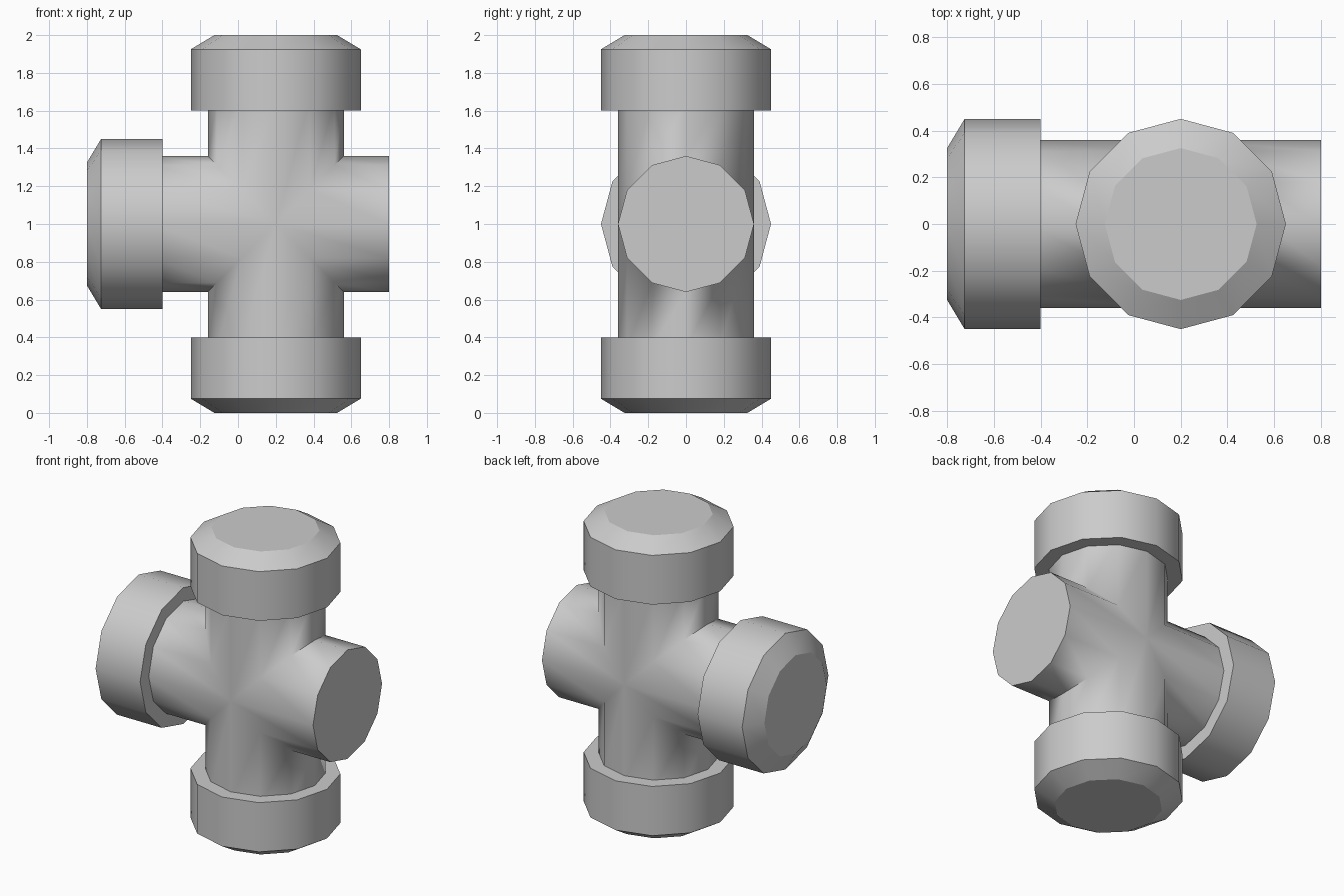
import bpy, bmesh
from math import cos, sin, tau, radians
from mathutils import Matrix, Vector

cube = bpy.data.objects.get("Cube")
if cube:
    bpy.data.objects.remove(cube)

SIDES = 12
PIPE_R, CAP_R, RIM_R = 0.36, 0.45, 0.325
CENTRE = Vector((0.2, 0, 1))

grey = bpy.data.materials.new("light grey")
grey.use_nodes = True
colour = (0.6, 0.6, 0.6, 1)
grey.diffuse_color = colour
grey.node_tree.nodes["Principled BSDF"].inputs["Base Color"].default_value = colour


def ring(bm, frame, radius, along):
    """Ring of vertices across the local z axis; along(x) gives each height."""
    verts = []
    for i in range(SIDES):
        x, y = radius * cos(tau * i / SIDES), radius * sin(tau * i / SIDES)
        verts.append(bm.verts.new(frame @ Vector((x, y, along(x)))))
    return verts


def bridge(bm, a, b):
    for i in range(SIDES):
        j = (i + 1) % SIDES
        bm.faces.new((a[i], a[j], b[j], b[i])).smooth = True


def finish(bm, name, angle):
    bmesh.ops.remove_doubles(bm, verts=bm.verts, dist=0.0005)
    bmesh.ops.recalc_face_normals(bm, faces=bm.faces)
    for e in bm.edges:
        if len(e.link_faces) == 2 and e.calc_face_angle() > radians(angle):
            e.smooth = False
    mesh = bpy.data.meshes.new(name)
    bm.to_mesh(mesh)
    bm.free()
    mesh.materials.append(grey)
    obj = bpy.data.objects.new(name, mesh)
    bpy.context.collection.objects.link(obj)


def arm_frame(turn):
    """Local z points along the arm, turned about the front-back axis."""
    return Matrix.Translation(CENTRE) @ Matrix.Rotation(radians(turn), 4, "Y")


# Cross-shaped pipe: four arms mitred together at the middle
UP, RIGHT_END, DOWN, CAPPED_END = 0, 90, 180, 270
bm = bmesh.new()
for turn, length in ((UP, 0.65), (RIGHT_END, 0.6), (DOWN, 0.65), (CAPPED_END, 0.65)):
    frame = arm_frame(turn)
    inner = ring(bm, frame, PIPE_R, abs)
    outer = ring(bm, frame, PIPE_R, lambda x: length)
    bridge(bm, inner, outer)
    bm.faces.new(outer)
finish(bm, "cross_pipe", 70)

# Chamfered end caps
for turn, name in ((UP, "top_cap"), (DOWN, "bottom_cap"), (CAPPED_END, "side_cap")):
    bm = bmesh.new()
    profile = ((CAP_R, 0.6), (CAP_R, 0.925), (RIM_R, 1.0))
    rings = [ring(bm, arm_frame(turn), r, lambda x: h) for r, h in profile]
    for a, b in zip(rings, rings[1:]):
        bridge(bm, a, b)
    bm.faces.new(rings[0])
    bm.faces.new(rings[-1])
    finish(bm, name, 45)
